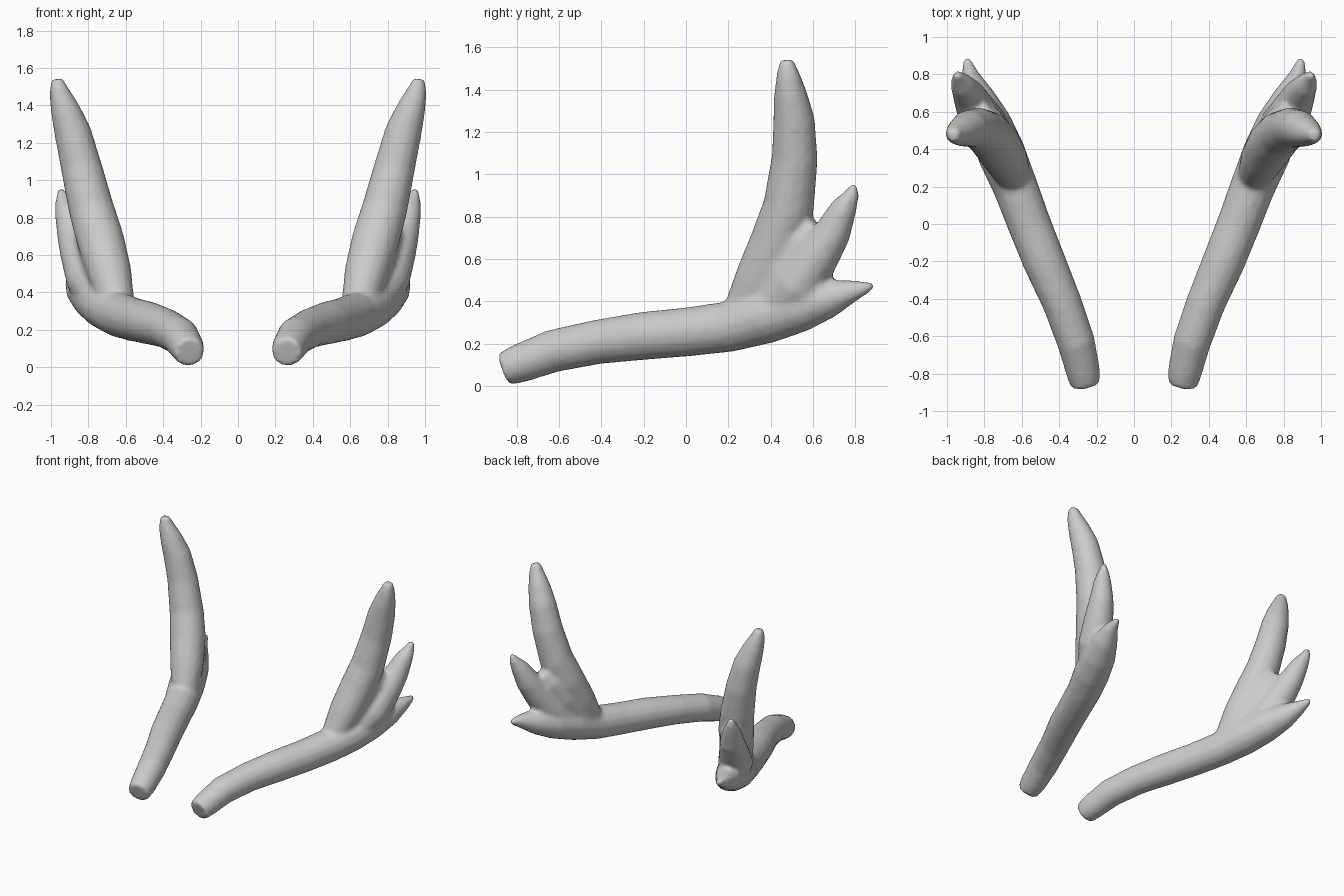
import bpy, bmesh, math
from mathutils import Vector

if "Cube" in bpy.data.objects:
    bpy.data.objects.remove(bpy.data.objects["Cube"])

horn = bpy.data.materials.new("grey horn")
horn.diffuse_color = (0.6, 0.6, 0.6, 1)
horn.use_nodes = True
horn.node_tree.nodes["Principled BSDF"].inputs["Base Color"].default_value = horn.diffuse_color

SIDES = 14


def tube(bm, points):
    """Closed round tube through (x, y, z, radius) points."""
    centres = [Vector(p[:3]) for p in points]
    rings = []
    for i, c in enumerate(centres):
        along = centres[min(i + 1, len(points) - 1)] - centres[max(i - 1, 0)]
        turn = along.to_track_quat('Z', 'Y')
        rings.append([bm.verts.new(c + turn @ Vector((
            points[i][3] * math.cos(2 * math.pi * k / SIDES),
            points[i][3] * math.sin(2 * math.pi * k / SIDES), 0)))
            for k in range(SIDES)])
    for a, b in zip(rings, rings[1:]):
        for k in range(SIDES):
            n = (k + 1) % SIDES
            bm.faces.new((a[k], a[n], b[n], b[k]))
    bm.faces.new(rings[0][::-1])
    bm.faces.new(rings[-1])


bm = bmesh.new()
# Main beam, running back into the lowest tine
tube(bm, [(.26, -.86, .08, .08), (.272, -.79, .105, .092), (.31, -.63, .165, .102),
          (.385, -.42, .208, .106), (.48, -.2, .237, .115), (.56, 0, .255, .117),
          (.635, .2, .28, .121), (.71, .38, .33, .13), (.775, .54, .375, .12),
          (.835, .68, .415, .09), (.875, .79, .45, .052), (.895, .885, .475, .018)])
# Tall front tine
tube(bm, [(.64, .25, .31, .09), (.685, .345, .5, .118), (.735, .43, .68, .128),
          (.785, .485, .85, .122), (.84, .514, 1.08, .11), (.885, .51, 1.26, .099),
          (.928, .492, 1.39, .077), (.955, .482, 1.47, .056), (.97, .475, 1.54, .034)])
# Middle tine
tube(bm, [(.71, .4, .34, .11), (.8, .53, .48, .125), (.85, .625, .62, .105),
          (.885, .695, .73, .087), (.918, .745, .84, .064), (.94, .785, .91, .036),
          (.948, .797, .955, .016)])
# Palm filling the gaps between the tines
tube(bm, [(.67, .33, .38, .1), (.74, .46, .56, .11), (.79, .55, .7, .09),
          (.82, .595, .78, .05)])
tube(bm, [(.72, .4, .36, .11), (.8, .56, .43, .1), (.85, .66, .475, .06)])

mesh = bpy.data.meshes.new("antlers")
bm.to_mesh(mesh)
bm.free()
antlers = bpy.data.objects.new("antlers", mesh)
bpy.context.collection.objects.link(antlers)
mesh.materials.append(horn)

# Fuse the tubes into one skin, soften the joins, mirror to the other side
fuse = antlers.modifiers.new("fuse", 'REMESH')
fuse.mode = 'VOXEL'
fuse.voxel_size = 0.016
fuse.use_smooth_shade = True
soften = antlers.modifiers.new("soften", 'SMOOTH')
soften.factor = 0.5
soften.iterations = 5
pair = antlers.modifiers.new("pair", 'MIRROR')
pair.use_axis[0] = True
